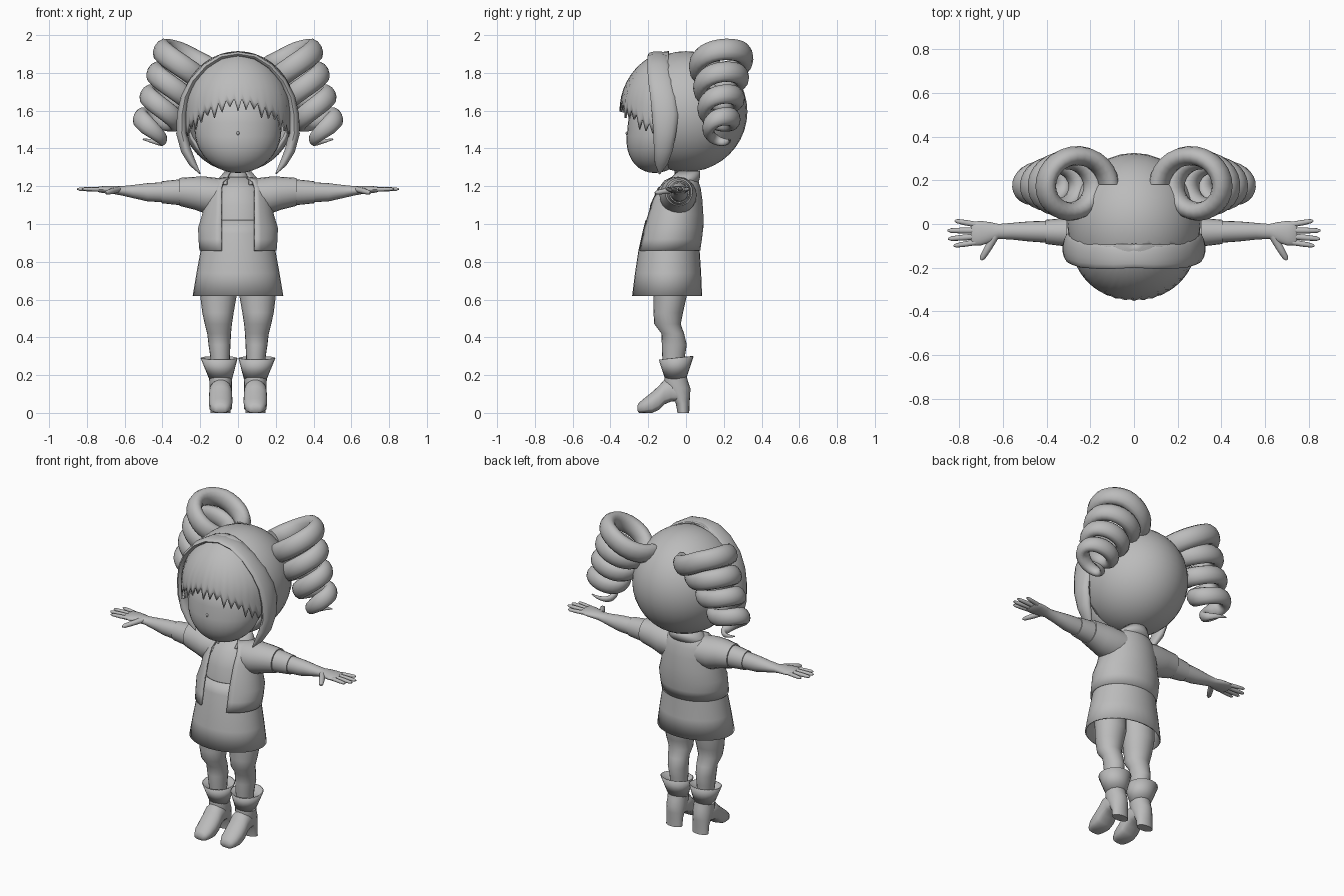
import bpy, bmesh, math
from math import sin, cos, pi, radians
from mathutils import Vector

if "Cube" in bpy.data.objects:
    bpy.data.objects.remove(bpy.data.objects["Cube"])

grey = bpy.data.materials.new("plain grey")
grey.diffuse_color = (0.5, 0.5, 0.5, 1)
grey.use_nodes = True
grey.node_tree.nodes["Principled BSDF"].inputs["Base Color"].default_value = grey.diffuse_color


def finish(name, bm, angle=45, thick=0):
    bmesh.ops.recalc_face_normals(bm, faces=bm.faces)
    me = bpy.data.meshes.new(name)
    bm.to_mesh(me)
    bm.free()
    me.materials.append(grey)
    me.polygons.foreach_set("use_smooth", [True] * len(me.polygons))
    me.set_sharp_from_angle(angle=radians(angle))
    ob = bpy.data.objects.new(name, me)
    bpy.context.collection.objects.link(ob)
    if thick:
        mod = ob.modifiers.new("thickness", "SOLIDIFY")
        mod.thickness = thick
    return ob


def loft(name, rings, closed=True, caps=True, angle=45, thick=0):
    """Skin a list of equal-length point rings."""
    bm = bmesh.new()
    vs = [[bm.verts.new(p) for p in r] for r in rings]
    n = len(vs[0])
    for a, b in zip(vs, vs[1:]):
        for i in range(n if closed else n - 1):
            j = (i + 1) % n
            bm.faces.new((a[i], a[j], b[j], b[i]))
    if caps:
        bm.faces.new(vs[0])
        bm.faces.new(vs[-1])
    return finish(name, bm, angle, thick)


def oval(c, u, v, n=20):
    c, u, v = Vector(c), Vector(u), Vector(v)
    return [c + u * cos(2 * pi * i / n) + v * sin(2 * pi * i / n) for i in range(n)]


def body_ring(z, rx, yf, yb, gap=0.0, n=32):
    """Horizontal ring between a front and a back depth, optionally open in front."""
    a0 = math.asin(min(gap / rx, 0.6)) if gap else 0
    yc, ry = (yf + yb) / 2, (yb - yf) / 2
    pts = []
    for i in range(n):
        a = a0 + (2 * pi - 2 * a0) * i / (n - 1 if gap else n)
        pts.append((rx * sin(a), yc - ry * cos(a), z))
    return pts


def ball(c, r):
    bm = bmesh.new()
    bmesh.ops.create_uvsphere(bm, u_segments=32, v_segments=20, radius=1)
    for v in bm.verts:
        v.co = Vector([c[k] + r[k] * v.co[k] for k in range(3)])
    return bm


# Head: face with a forward chin
bm = ball((0, -0.12, 1.5), (0.23, 0.19, 0.23))
for v in bm.verts:
    if v.co.z < 1.5:
        v.co.y -= 0.2 * (1.5 - v.co.z)
finish("face", bm)
finish("nose", ball((0, -0.306, 1.48), (0.008, 0.014, 0.012)))

# Round back hair, open at the face
bm = ball((0, 0, 1.595), (0.305, 0.325, 0.32))
bmesh.ops.bisect_plane(bm, geom=bm.verts[:] + bm.edges[:] + bm.faces[:],
                       plane_co=(0, -0.12, 0), plane_no=(0, -1, 0), clear_outer=True)
finish("back_hair", bm, thick=0.015)

# Fringe with jagged tips
cols, cn = [], 40
for i in range(cn + 1):
    a = radians(-88 + 176 * i / cn)
    f = abs(a) / radians(88)
    edge = 1.64 - 0.2 * f ** 1.5 + (0.025 if i % 2 else -0.015 - 0.015 * (i % 3))
    top = math.acos((edge - 1.6) / 0.31)
    col = []
    for k in range(13):
        p = 0.03 + (top - 0.03) * k / 12
        s = sin(min(p, pi / 2)) ** 1.15
        col.append((0.285 * s * sin(a), -0.09 - 0.262 * s * cos(a), 1.6 + 0.315 * cos(p)))
    cols.append(col)
loft("fringe", cols, closed=False, caps=False, thick=0.012)

# Long framing lock: over the crown, down to a point on each side (x, y, z, depth, thickness)
half = [(0, -.15, 1.9, .05, .014), (.09, -.15, 1.885, .055, .015), (.17, -.145, 1.835, .06, .017),
        (.24, -.135, 1.755, .065, .02), (.28, -.12, 1.67, .068, .024), (.296, -.11, 1.58, .07, .028),
        (.298, -.112, 1.48, .06, .03), (.275, -.12, 1.39, .05, .028), (.24, -.13, 1.32, .035, .02),
        (.2, -.14, 1.265, .004, .003)]
path = [(-x, *r) for x, *r in half[:0:-1]] + half
rings = []
for i, (x, y, z, w, t) in enumerate(path):
    p, q = path[max(i - 1, 0)], path[min(i + 1, len(path) - 1)]
    nrm = Vector((-(q[2] - p[2]), 0, q[0] - p[0])).normalized()
    rings.append(oval((x, y, z), (0, w, 0), nrm * t, 14))
loft("framing_lock", rings)

# Neck, shirt, skirt, jacket, collar
loft("neck", [oval((0, .0, z), (r, 0, 0), (0, r, 0)) for z, r in ((1.15, .075), (1.24, .06), (1.35, .06))])
loft("shirt", [body_ring(*r) for r in ((.98, .165, -.205, .07), (1.1, .16, -.19, .07),
                                       (1.19, .13, -.15, .06), (1.25, .065, -.075, .05))])
loft("skirt", [body_ring(*r) for r in ((1.02, .16, -.215, .07), (.95, .178, -.232, .07),
                                       (.86, .198, -.252, .072), (.74, .22, -.27, .08),
                                       (.62, .24, -.285, .085))], caps=False, thick=0.008)
loft("jacket", [body_ring(*r, gap=.09) for r in (
    (.86, .205, -.265, .076), (.92, .21, -.25, .085), (.98, .212, -.238, .092), (1.05, .19, -.22, .092),
    (1.13, .178, -.195, .087), (1.19, .16, -.165, .078), (1.23, .13, -.135, .065),
    (1.25, .08, -.09, .055))], closed=False, caps=False, thick=0.01)
loft("collar", [body_ring(*r, gap=.06) for r in ((1.215, .135, -.13, .065), (1.25, .095, -.09, .075),
                                                 (1.28, .07, -.06, .075))],
     closed=False, caps=False, thick=0.01)

for s, side in ((1, "left"), (-1, "right")):
    def along_x(rows):
        return [oval((s * x, y, z), (0, ry, 0), (0, 0, rz)) for x, y, z, ry, rz in rows]

    def along_z(rows):
        return [oval((s * x, y, z), (rx, 0, 0), (0, ry, 0)) for z, x, y, rx, ry in rows]

    # Arm: sleeve, cuff, forearm and palm
    loft("sleeve_" + side, along_x([(.08, -.04, 1.15, .1, .09), (.17, -.042, 1.153, .098, .098),
                                    (.23, -.042, 1.163, .088, .087), (.31, -.038, 1.17, .073, .074)]))
    loft("cuff_" + side, along_x([(.29, -.038, 1.168, .067, .07), (.35, -.037, 1.168, .061, .064),
                                  (.405, -.036, 1.168, .055, .058)]))
    loft("forearm_" + side, along_x([(.38, -.036, 1.168, .051, .054), (.48, -.034, 1.168, .046, .048),
                                     (.56, -.033, 1.172, .038, .034), (.62, -.034, 1.176, .034, .024),
                                     (.655, -.038, 1.18, .046, .022), (.7, -.042, 1.182, .056, .019),
                                     (.735, -.044, 1.183, .055, .016), (.745, -.044, 1.183, .045, .009)]))
    # Fingers and thumb: base and tip
    digits = [((.725, -.002), (.82, .015), .013), ((.73, -.03), (.852, -.03), .014),
              ((.73, -.058), (.85, -.068), .014), ((.725, -.084), (.825, -.1), .013),
              ((.635, -.055), (.7, -.165), .018)]
    for k, (b, t, r) in enumerate(digits):
        b, t = Vector((s * b[0], b[1], 1.183)), Vector((s * t[0], t[1], 1.185))
        if k == 4:
            t.z = 1.165
        d = (t - b).normalized()
        v = d.cross(Vector((0, 0, 1))).normalized()
        loft(f"finger_{side}_{k}", [oval(b.lerp(t, f), v * r * g, Vector((0, 0, r * g * .9)), 10)
                                    for f, g in ((0, 1), (.5, .95), (.88, .75), (1, .3))])

    # Leg
    loft("leg_" + side, along_z([(.75, .105, -.09, .1, .09), (.61, .104, -.085, .095, .087),
                                 (.53, .106, -.094, .083, .078), (.47, .104, -.098, .072, .07),
                                 (.42, .1, -.07, .063, .06), (.36, .098, -.062, .058, .066),
                                 (.3, .095, -.066, .052, .06), (.15, .092, -.06, .042, .045)]))
    # Boot: flared cuff, ankle running into a chunky heel, arched foot
    shaft = along_z([(.29, .1, -.052, .098, .092), (.18, .092, -.055, .061, .056)])
    for p in shaft[0]:
        p.z += .1 * (p.y + .052)
    loft("boot_cuff_" + side, shaft, caps=False, thick=0.006)
    loft("boot_heel_" + side, along_z([(.2, .092, -.055, .062, .057), (.165, .092, -.053, .06, .064),
                                       (.13, .092, -.045, .06, .068), (.09, .092, -.03, .057, .052),
                                       (.05, .092, -.018, .053, .036), (0, .092, -.014, .053, .031)]))
    foot = [(-.258, .012, .038, .025), (-.248, 0, .055, .042), (-.22, 0, .078, .056),
            (-.18, 0, .11, .062), (-.145, .015, .142, .062), (-.115, .045, .175, .06),
            (-.08, .06, .18, .058), (-.03, .065, .15, .054)]
    rings = []
    for y, lo, hi, rx in foot:
        c, h = (lo + hi) / 2, (hi - lo) / 2
        rings.append([(p.x, p.y, c - h * abs((c - p.z) / h) ** .4 if p.z < c else p.z)
                      for p in oval((s * .092, y, c), (rx, 0, 0), (0, 0, h))])
    loft("boot_foot_" + side, rings)

    # Ringlet pigtail: shrinking spiral around a slanted axis
    axis = Vector((s * .44, 0, -.9)).normalized()
    out = Vector((s * .9, 0, .44)).normalized()
    back = Vector((0, 1, 0))
    top, turns, steps = Vector((s * .25, .18, 1.915)), 4.3, 110
    rings = []
    for i in range(steps + 1):
        f = i / steps
        a = pi - 2 * pi * turns * f
        c = top + axis * (.53 * f)
        radial = out * cos(a) + back * sin(a)
        p = c + out * cos(a) * (.15 - .078 * f) + back * sin(a) * (.138 - .088 * f)
        r = (.057 - .012 * f) * min(1, (1 - f) / .16 + .08)
        # strand is lowered where it meets the head
        p.z -= .05 * max(0, 1 - f / .07)
        rings.append(oval(p, radial * r * .78, axis * r * 1.1, 12))
    loft("ringlet_" + side, rings, angle=60)
